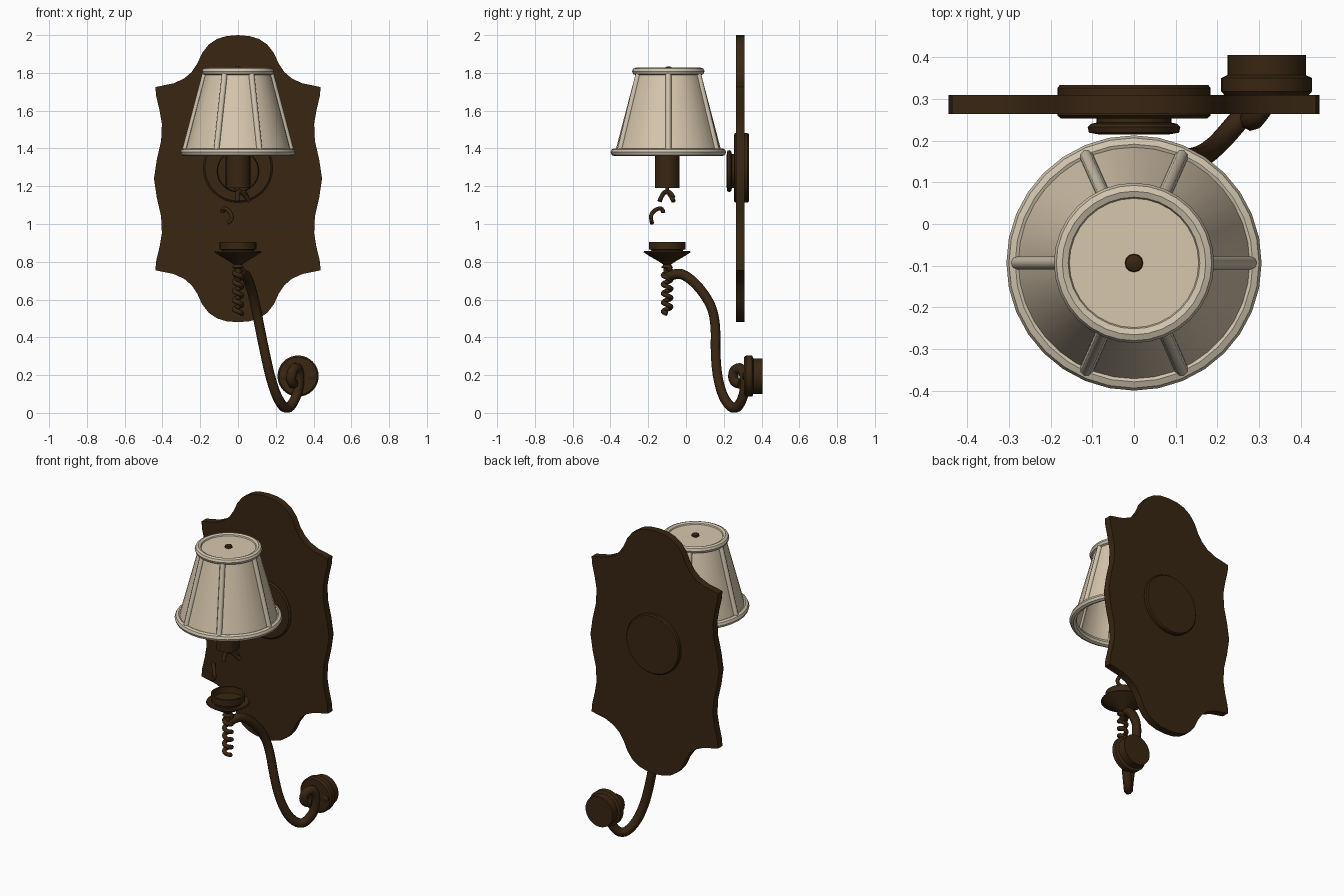
import bpy, bmesh, math
from mathutils import Vector

if "Cube" in bpy.data.objects:
    bpy.data.objects.remove(bpy.data.objects["Cube"])


def material(name, rgb):
    m = bpy.data.materials.new(name)
    m.diffuse_color = (*rgb, 1)
    m.use_nodes = True
    m.node_tree.nodes["Principled BSDF"].inputs["Base Color"].default_value = m.diffuse_color
    return m


BRONZE = material("dark_bronze", (0.040, 0.019, 0.006))
FABRIC = material("cream_fabric", (0.68, 0.57, 0.42))
TRIM = material("cream_trim", (0.63, 0.55, 0.42))


def finish(name, bm, mat, angle=35):
    bmesh.ops.remove_doubles(bm, verts=bm.verts, dist=1e-5)
    bmesh.ops.recalc_face_normals(bm, faces=bm.faces)
    me = bpy.data.meshes.new(name)
    bm.to_mesh(me)
    bm.free()
    ob = bpy.data.objects.new(name, me)
    bpy.context.collection.objects.link(ob)
    me.materials.append(mat)
    smooth(ob, angle)
    return ob


def smooth(ob, angle=35):
    bpy.ops.object.select_all(action='DESELECT')
    ob.select_set(True)
    bpy.context.view_layer.objects.active = ob
    bpy.ops.object.shade_smooth_by_angle(angle=math.radians(angle))


def lathe(name, centre, profile, mat, axis='Z', n=32, closed=False):
    """Turn (radius, height) points around the z or y axis."""
    bm = bmesh.new()
    rings = []
    for r, h in profile:
        ring = []
        for i in range(n):
            a = 2 * math.pi * i / n
            c, s = r * math.cos(a), r * math.sin(a)
            p = (c, s, h) if axis == 'Z' else (c, h, s)
            ring.append(bm.verts.new(Vector(p) + Vector(centre)))
        rings.append(ring)
    pairs = list(zip(rings, rings[1:]))
    if closed:
        pairs.append((rings[-1], rings[0]))
    for a, b in pairs:
        for i in range(n):
            j = (i + 1) % n
            bm.faces.new((a[i], a[j], b[j], b[i]))
    if not closed:
        bm.faces.new(rings[0])
        bm.faces.new(rings[-1])
    return finish(name, bm, mat)


def ring(name, centre, major, minor, mat):
    prof = [(major + minor * math.cos(k * math.pi / 4), minor * math.sin(k * math.pi / 4))
            for k in range(8)]
    return lathe(name, centre, prof, mat, closed=True)


def tube(name, pts, radius, mat, spline='NURBS', res=5, taper=None):
    """Sweep a round section along a path and turn it into a mesh."""
    cu = bpy.data.curves.new(name, 'CURVE')
    cu.dimensions = '3D'
    cu.bevel_depth = radius
    cu.bevel_resolution = 2
    cu.use_fill_caps = True
    sp = cu.splines.new(spline)
    sp.points.add(len(pts) - 1)
    for i, p in enumerate(pts):
        sp.points[i].co = (*p, 1)
        if taper:
            sp.points[i].radius = 1 + (taper - 1) * i / (len(pts) - 1)
    if spline == 'NURBS':
        sp.order_u = 3
        sp.use_endpoint_u = True
        sp.resolution_u = res
    ob = bpy.data.objects.new(name, cu)
    bpy.context.collection.objects.link(ob)
    cu.materials.append(mat)
    bpy.ops.object.select_all(action='DESELECT')
    ob.select_set(True)
    bpy.context.view_layer.objects.active = ob
    bpy.ops.object.convert(target='MESH')
    smooth(bpy.context.view_layer.objects.active, 50)


CX, CY = 0.0, -0.0935

# Scalloped backplate: one quarter outline, mirrored both ways about z = 1.24
quarter = [(0, 0.76), (0.06, 0.755), (0.11, 0.74), (0.155, 0.71), (0.19, 0.665), (0.215, 0.61),
           (0.245, 0.565), (0.285, 0.53), (0.34, 0.505), (0.437, 0.485), (0.434, 0.44),
           (0.415, 0.36), (0.403, 0.29), (0.407, 0.2), (0.43, 0.1), (0.445, 0)]
right = quarter + [(x, -z) for x, z in reversed(quarter[:-1])]
outline = right + [(-x, z) for x, z in reversed(right[1:-1])]
bm = bmesh.new()
f = bm.faces.new([bm.verts.new((x, 0.264, 1.24 + z)) for x, z in outline])
ext = bmesh.ops.extrude_face_region(bm, geom=[f])
bmesh.ops.translate(bm, verts=[v for v in ext['geom'] if isinstance(v, bmesh.types.BMVert)],
                    vec=(0, 0.045, 0))
finish("backplate", bm, BRONZE)

# Round mounting discs through and in front of the plate
lathe("mounting_disc", (0, 0, 1.297),
      [(0.175, 0.253), (0.184, 0.26), (0.184, 0.326), (0.178, 0.333)], BRONZE, 'Y')
lathe("mounting_boss", (0, 0, 1.28),
      [(0.085, 0.215), (0.108, 0.219), (0.111, 0.232), (0.104, 0.24), (0.09, 0.243),
       (0.09, 0.258)], BRONZE, 'Y')

# Lamp shade, open below and closed at the top
lathe("shade", (CX, CY, 0),
      [(0.16, 1.806), (0.276, 1.38), (0.282, 1.38), (0.168, 1.815)], FABRIC, n=36)
ring("shade_bottom_trim", (CX, CY, 1.38), 0.285, 0.021, TRIM)
ring("shade_top_trim", (CX, CY, 1.808), 0.172, 0.02, TRIM)
for i, deg in enumerate((0, 66, 114, 180, 246, 294)):
    c, s = math.cos(math.radians(deg)), math.sin(math.radians(deg))
    tube(f"shade_rib_{i + 1}", [(CX + r * c, CY + r * s, z) for r, z in ((0.283, 1.38), (0.171, 1.805))],
         0.016, TRIM, 'POLY')
lathe("finial", (CX, CY, 0), [(0.012, 1.81), (0.022, 1.818), (0.02, 1.828), (0.008, 1.834)],
      BRONZE, n=12)

# Candle socket under the shade
lathe("candle_socket", (CX, -0.1, 0), [(0.065, 1.19), (0.065, 1.42)], BRONZE, n=24)

# Loose wire curls hanging below the socket
tube("wire_hook_front", [(0.0, -0.14, 1.12), (-0.01, -0.125, 1.16), (0.01, -0.1, 1.175),
                         (0.04, -0.08, 1.15), (0.06, -0.065, 1.12)], 0.012, BRONZE)
tube("wire_hook_back", [(-0.02, -0.1, 1.2), (0.01, -0.1, 1.165), (0.04, -0.085, 1.175),
                        (0.05, -0.065, 1.14)], 0.01, BRONZE)
tube("wire_curl", [(-0.08, -0.12, 1.06), (-0.085, -0.125, 1.085), (-0.06, -0.155, 1.08),
                   (-0.035, -0.185, 1.055), (-0.03, -0.185, 1.02), (-0.055, -0.18, 1.005)],
     0.011, BRONZE)

# Drip pan with an open candle cup and a short stem
lathe("drip_pan", (CX, -0.1, 0),
      [(0.018, 0.74), (0.018, 0.765), (0.032, 0.77), (0.02, 0.785), (0.045, 0.802), (0.09, 0.828),
       (0.124, 0.85), (0.121, 0.857), (0.08, 0.848), (0.085, 0.863), (0.097, 0.866),
       (0.097, 0.906), (0.086, 0.906), (0.082, 0.87)], BRONZE)

# Twisted drop below the pan
turns = 5
helix = [(CX + 0.021 * math.cos(k * math.pi / 6), -0.1 + 0.021 * math.sin(k * math.pi / 6),
          0.765 - 0.24 * k / (12 * turns)) for k in range(12 * turns + 1)]
tube("twisted_drop", helix, 0.013, BRONZE, 'POLY')

# Sweeping arm ending in a scroll
tube("arm", [(0.0, -0.1, 0.72), (0.02, -0.05, 0.742), (0.045, 0.005, 0.725), (0.07, 0.075, 0.66),
             (0.095, 0.14, 0.56), (0.115, 0.158, 0.45), (0.14, 0.155, 0.33), (0.17, 0.165, 0.19),
             (0.21, 0.2, 0.07), (0.26, 0.26, 0.01), (0.31, 0.305, 0.08), (0.33, 0.315, 0.18),
             (0.315, 0.29, 0.245), (0.285, 0.25, 0.225), (0.278, 0.25, 0.16),
             (0.295, 0.285, 0.155)], 0.027, BRONZE)

# Round wall cup at the scroll with two screw heads
lathe("wall_cup", (0.318, 0, 0.195),
      [(0.1, 0.308), (0.109, 0.318), (0.109, 0.35), (0.094, 0.357), (0.094, 0.405)], BRONZE, 'Y')
for side, x in (("left", 0.243), ("right", 0.393)):
    lathe(f"screw_head_{side}", (x, 0, 0.195), [(0.012, 0.299), (0.02, 0.304), (0.02, 0.32)],
          BRONZE, 'Y', n=12)
